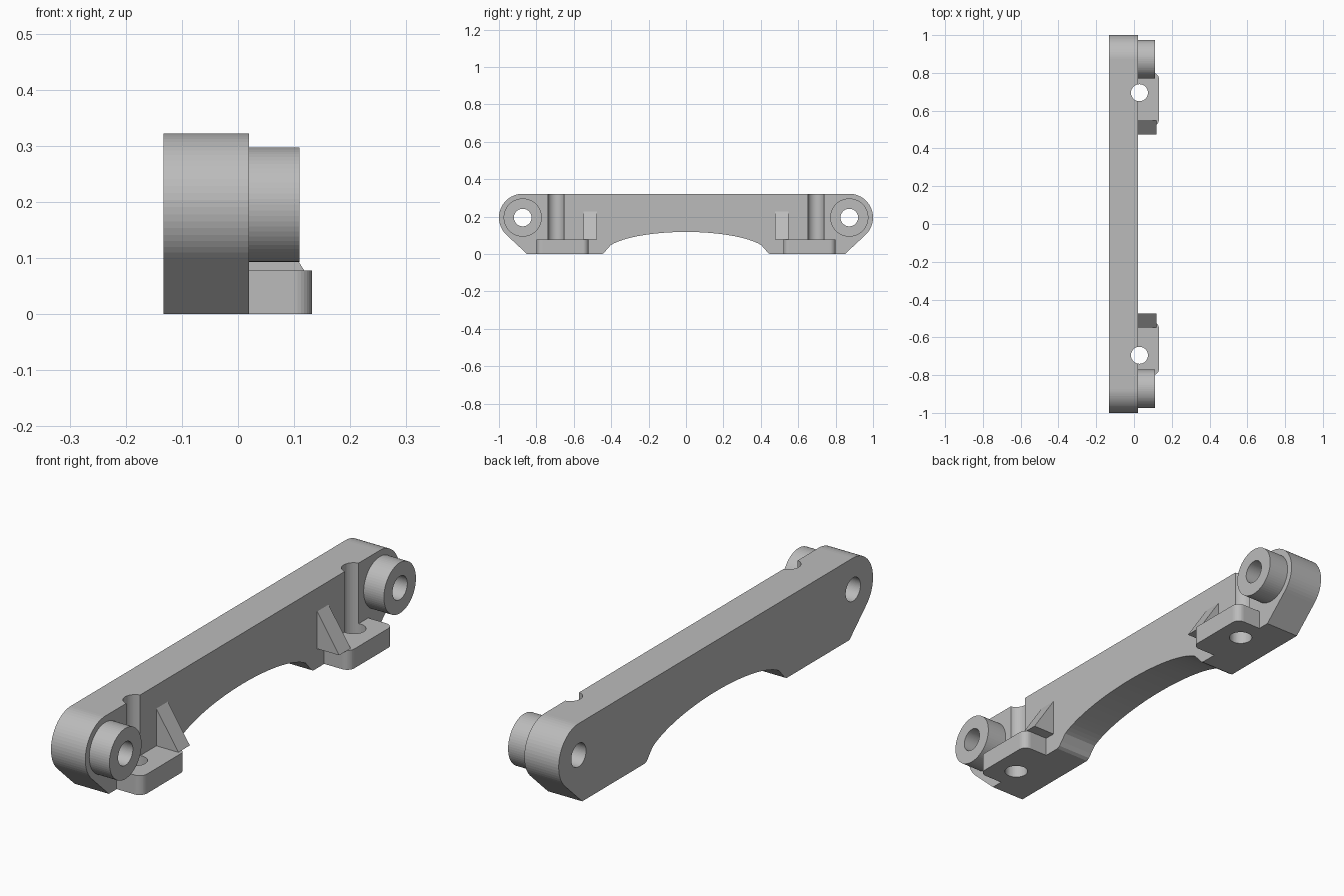
import bpy, bmesh, math
from mathutils import Vector

cube = bpy.data.objects.get("Cube")
if cube:
    bpy.data.objects.remove(cube, do_unlink=True)

grey = bpy.data.materials.new("plain grey")
grey.use_nodes = True
colour = (0.5, 0.5, 0.5, 1)
grey.diffuse_color = colour
grey.node_tree.nodes["Principled BSDF"].inputs["Base Color"].default_value = colour

FACE = 0.02                       # mounting face of the plate
END_Y, END_Z, END_R = 0.873, 0.195, 0.127
BOLT = Vector((0.029, 0.695, 0))


def prism(name, outline, direction):
    """Extrude a closed outline of 3D points along a vector."""
    bm = bmesh.new()
    face = bm.faces.new([bm.verts.new(p) for p in outline])
    new = bmesh.ops.extrude_face_region(bm, geom=[face])["geom"]
    bmesh.ops.translate(bm, vec=direction,
                        verts=[v for v in new if isinstance(v, bmesh.types.BMVert)])
    bmesh.ops.recalc_face_normals(bm, faces=bm.faces)
    mesh = bpy.data.meshes.new(name)
    bm.to_mesh(mesh)
    bm.free()
    mesh.materials.append(grey)
    ob = bpy.data.objects.new(name, mesh)
    bpy.context.collection.objects.link(ob)
    return ob


def arc(cx, cy, r, start, end, steps):
    return [(cx + r * math.cos(math.radians(start + (end - start) * i / steps)),
             cy + r * math.sin(math.radians(start + (end - start) * i / steps)))
            for i in range(steps + 1)]


def rod_x(name, y, r, x0, x1):
    ring = arc(y, END_Z, r, 0, 360, 64)[:-1]
    return prism(name, [(x0, a, b) for a, b in ring], (x1 - x0, 0, 0))


def cut(ob, cutters):
    """Subtract each cutter and bake the result."""
    for c in cutters:
        mod = ob.modifiers.new("cut", 'BOOLEAN')
        mod.operation, mod.solver, mod.object = 'DIFFERENCE', 'EXACT', c
    bpy.context.view_layer.update()
    graph = bpy.context.evaluated_depsgraph_get()
    baked = bpy.data.meshes.new_from_object(ob.evaluated_get(graph))
    ob.modifiers.clear()
    ob.data = baked


# Plate: rounded ends, slanted lower corners, arched underside
half = [(0.0, 0.118)]
half += [(0.44 * math.sin(t), 0.118 * math.cos(t))
         for t in (math.radians(66 * i / 16) for i in range(1, 17))]
half += [(0.425, 0.022), (0.437, 0.007), (0.45, 0.0), (0.85, 0.0)]
half += arc(END_Y, END_Z, END_R, -48, 90, 24)
outline = half + [(-y, z) for y, z in reversed(half[1:])]
plate = prism("plate", [(-0.133, y, z) for y, z in outline], (FACE + 0.133, 0, 0))

cutters = []
for s, side in ((-1, "front"), (1, "back")):
    # Cutters for the pivot hole and the bolt channel
    pivot = rod_x("pivot_cutter", s * END_Y, 0.047, -0.3, 0.3)
    ring = arc(BOLT.x, s * BOLT.y, 0.045, 0, 360, 48)[:-1]
    bolt = prism("bolt_cutter", [(x, y, -0.1) for x, y in ring], (0, 0, 0.6))
    cutters += [pivot, bolt]

    # Round boss
    boss = rod_x(side + "_boss", s * END_Y, 0.102, FACE, 0.11)
    cut(boss, [pivot])

    # Foot with rounded outer corners
    r, tip = 0.032, 0.132
    foot_2d = [(FACE, 0.52)] + arc(tip - r, 0.52 + r, r, -90, 0, 8)
    foot_2d += arc(tip - r, 0.80 - r, r, 0, 90, 8) + [(FACE, 0.80)]
    foot = prism(side + "_foot", [(x, s * y, 0) for x, y in foot_2d], (0, 0, 0.078))
    cut(foot, [bolt])

    # Triangular rib above the foot
    prism(side + "_rib",
          [(FACE, s * 0.475, 0.078), (0.118, s * 0.475, 0.078), (FACE, s * 0.475, 0.228)],
          (0, s * 0.073, 0))

cut(plate, cutters)
for c in cutters:
    bpy.data.objects.remove(c, do_unlink=True)
